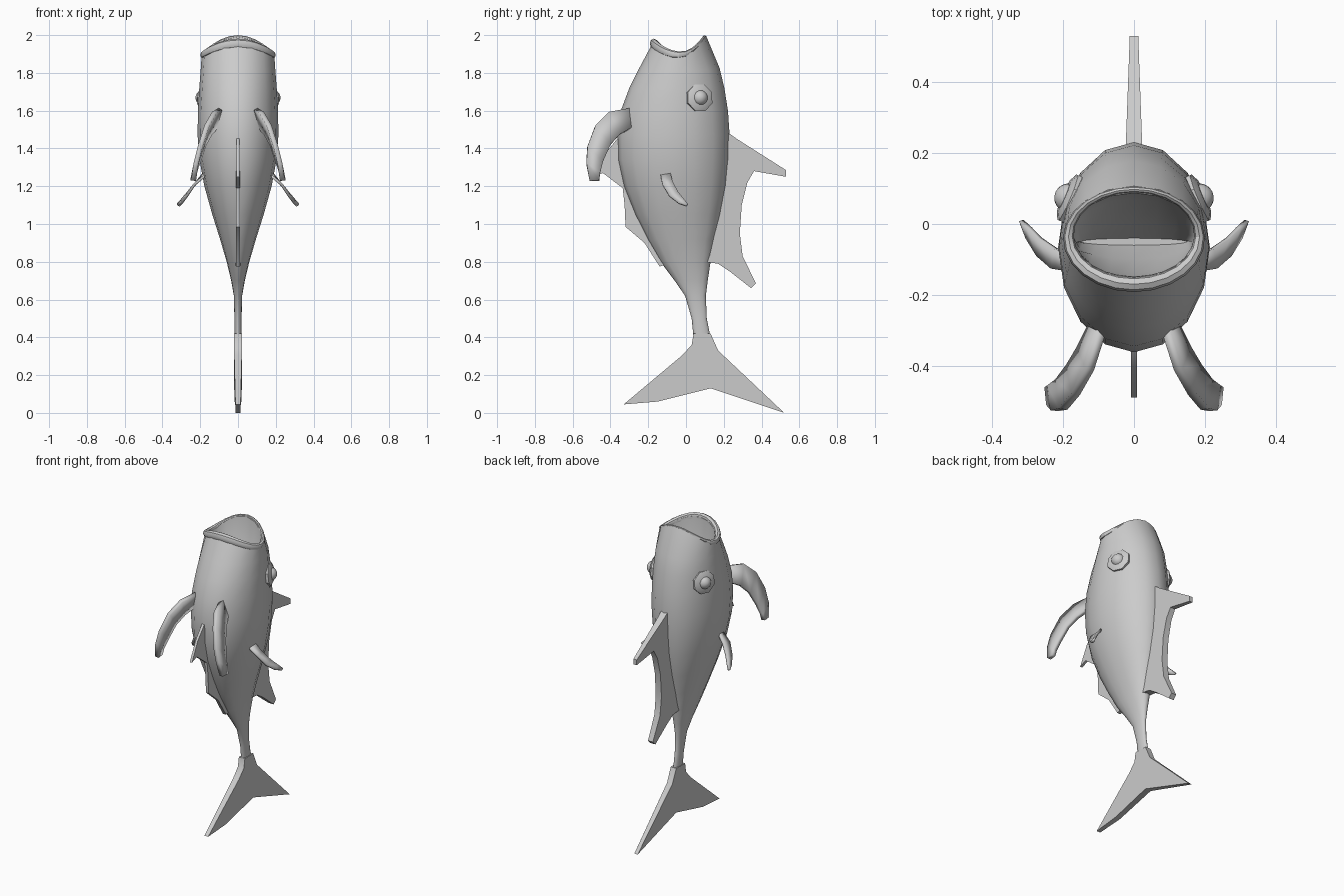
import bpy, bmesh, math
from mathutils import Vector

N = 16


def make(name, verts, faces, angle=40):
    me = bpy.data.meshes.new(name)
    me.from_pydata(verts, [], faces)
    bm = bmesh.new()
    bm.from_mesh(me)
    bmesh.ops.recalc_face_normals(bm, faces=bm.faces)
    bm.to_mesh(me)
    bm.free()
    me.shade_smooth()
    me.set_sharp_from_angle(angle=math.radians(angle))
    ob = bpy.data.objects.new(name, me)
    bpy.context.collection.objects.link(ob)
    return ob


def loft(rings):
    n = len(rings[0])
    verts = [p for r in rings for p in r]
    faces = [(i * n + j, i * n + (j + 1) % n, (i + 1) * n + (j + 1) % n, (i + 1) * n + j)
             for i in range(len(rings) - 1) for j in range(n)]
    faces += [tuple(range(n)), tuple(range(len(verts) - n, len(verts)))]
    return verts, faces


def ring(z, y0, y1, w, curl=0.0):
    # Oval section; curl lifts front and back to shape the open mouth
    pts = []
    for k in range(N):
        a = 2 * math.pi * k / N
        c, s = math.cos(a), math.sin(a)
        lift = curl * (0.10 if s > 0 else 0.07) * s * s
        pts.append((w * c, (y0 + y1) / 2 + (y1 - y0) / 2 * s, z + lift))
    return pts


# Body with hollow mouth: z, belly y, back y, half width, curl
body = [(0.28, 0.05, 0.12, 0.014, 0), (0.40, 0.04, 0.13, 0.018, 0), (0.50, 0.03, 0.11, 0.019, 0),
        (0.62, -0.005, 0.105, 0.022, 0), (0.70, -0.06, 0.115, 0.036, 0), (0.80, -0.135, 0.13, 0.06, 0),
        (0.92, -0.205, 0.155, 0.095, 0), (1.05, -0.27, 0.187, 0.136, 0), (1.20, -0.33, 0.215, 0.178, 0),
        (1.34, -0.36, 0.228, 0.204, 0), (1.47, -0.362, 0.231, 0.214, 0), (1.60, -0.345, 0.222, 0.212, 0),
        (1.72, -0.30, 0.203, 0.205, 0), (1.81, -0.25, 0.178, 0.198, 0.15), (1.90, -0.172, 0.107, 0.192, 0.95),
        (1.90, -0.15, 0.088, 0.176, 0.9), (1.80, -0.14, 0.07, 0.172, 0.3),
        (1.66, -0.10, 0.0, 0.165, 0), (1.56, -0.06, -0.04, 0.15, 0)]
make("body", *loft([ring(*r) for r in body]), angle=50)

# Rolled lip, thicker on the lower jaw
lip = []
for k in range(24):
    a = 2 * math.pi * k / 24
    c, s = math.cos(a), math.sin(a)
    center = Vector((0.185 * c, -0.036 + 0.134 * s, 1.895 + (0.095 if s > 0 else 0.06) * s * s))
    out = Vector((c, s, 0))
    r = 0.015 - 0.007 * s
    lip.append([center + out * r * math.cos(t) + Vector((0, 0, 1.2 * r * math.sin(t)))
                for t in [2 * math.pi * j / 8 for j in range(8)]])
lip.append(lip[0])
lv, lf = loft(lip)
make("lip", lv, lf[:-2])


def plate(name, pts, t_base, t_tip, reach):
    # Flat fin in the mid plane, thinning away from the body axis
    half = [t_base + (t_tip - t_base) * min(1, abs(y - 0.05) / reach) for y, z in pts]
    n = len(pts)
    verts = [(s * h, y, z) for s in (1, -1) for h, (y, z) in zip(half, pts)]
    faces = [tuple(range(n)), tuple(range(2 * n - 1, n - 1, -1))]
    faces += [(i, (i + 1) % n, n + (i + 1) % n, n + i) for i in range(n)]
    return make(name, verts, faces)


plate("tail_fin", [(0.04, 0.42), (0.03, 0.36), (-0.02, 0.305), (-0.33, 0.045), (-0.15, 0.06),
                   (0.13, 0.13), (0.52, 0.0), (0.34, 0.17), (0.17, 0.33), (0.13, 0.42)], 0.022, 0.012, 0.45)
plate("dorsal_fin", [(0.20, 1.49), (0.235, 1.475), (0.27, 1.45), (0.53, 1.285), (0.53, 1.25), (0.36, 1.28),
                     (0.325, 1.22), (0.295, 1.10), (0.285, 0.95), (0.30, 0.83), (0.37, 0.685),
                     (0.345, 0.66), (0.23, 0.75), (0.17, 0.79), (0.10, 0.80), (0.14, 1.1)], 0.03, 0.012, 0.46)
plate("belly_fin", [(-0.32, 1.48), (-0.365, 1.45), (-0.43, 1.37), (-0.49, 1.25), (-0.44, 1.27), (-0.335, 1.19),
                    (-0.325, 1.10), (-0.32, 0.985), (-0.22, 0.90), (-0.14, 0.775), (-0.09, 0.79),
                    (-0.17, 0.98), (-0.26, 1.2)], 0.014, 0.008, 0.5)


def paired_fin(name, stations, thick):
    # Curved blade given as leading / trailing edge points, mirrored left and right
    verts = [p for s in stations for p in s]
    faces = [(2 * i, 2 * i + 1, 2 * i + 3, 2 * i + 2) for i in range(len(stations) - 1)]
    ob = make(name, verts, faces)
    sol = ob.modifiers.new("thickness", 'SOLIDIFY')
    sol.thickness, sol.offset = thick, 0
    ob.modifiers.new("mirror", 'MIRROR')


paired_fin("front_fins", [((0.09, -0.30, 1.61), (0.11, -0.27, 1.52)),
                          ((0.125, -0.41, 1.59), (0.15, -0.35, 1.475)),
                          ((0.165, -0.48, 1.52), (0.18, -0.40, 1.42)),
                          ((0.20, -0.522, 1.41), (0.21, -0.44, 1.33)),
                          ((0.222, -0.527, 1.32), (0.232, -0.455, 1.27)),
                          ((0.235, -0.51, 1.23), (0.24, -0.46, 1.23))], 0.026)
paired_fin("side_fins", [((0.17, -0.135, 1.26), (0.17, -0.085, 1.28)),
                         ((0.23, -0.125, 1.21), (0.22, -0.07, 1.22)),
                         ((0.27, -0.09, 1.15), (0.265, -0.04, 1.165)),
                         ((0.30, -0.04, 1.11), (0.295, -0.01, 1.13)),
                         ((0.315, 0.0, 1.095), (0.318, 0.01, 1.105))], 0.014)

# Eyes: octagonal socket with a round ball
normal = Vector((0.9, 0.38, 0.1)).normalized()
rot = normal.to_track_quat('Z', 'Y')
base = Vector((0.183, 0.073, 1.668))
for side, label in ((1, "right"), (-1, "left")):
    def place(x, y, z):
        p = base + rot @ Vector((x, y, z))
        return (p.x * side, p.y, p.z)

    def disc(r, z, n):
        return [place(r * math.cos(2 * math.pi * (k + 0.5) / n), r * math.sin(2 * math.pi * (k + 0.5) / n), z)
                for k in range(n)]
    make(label + "_eye_socket", *loft([disc(0.075, -0.03, 8), disc(0.075, 0.004, 8), disc(0.05, 0.016, 8)]))
    make(label + "_eye", *loft([disc(0.042 * math.sin(t), 0.042 * math.cos(t), 12)
                                for t in [0.1 + i * 0.245 for i in range(8)]]))
